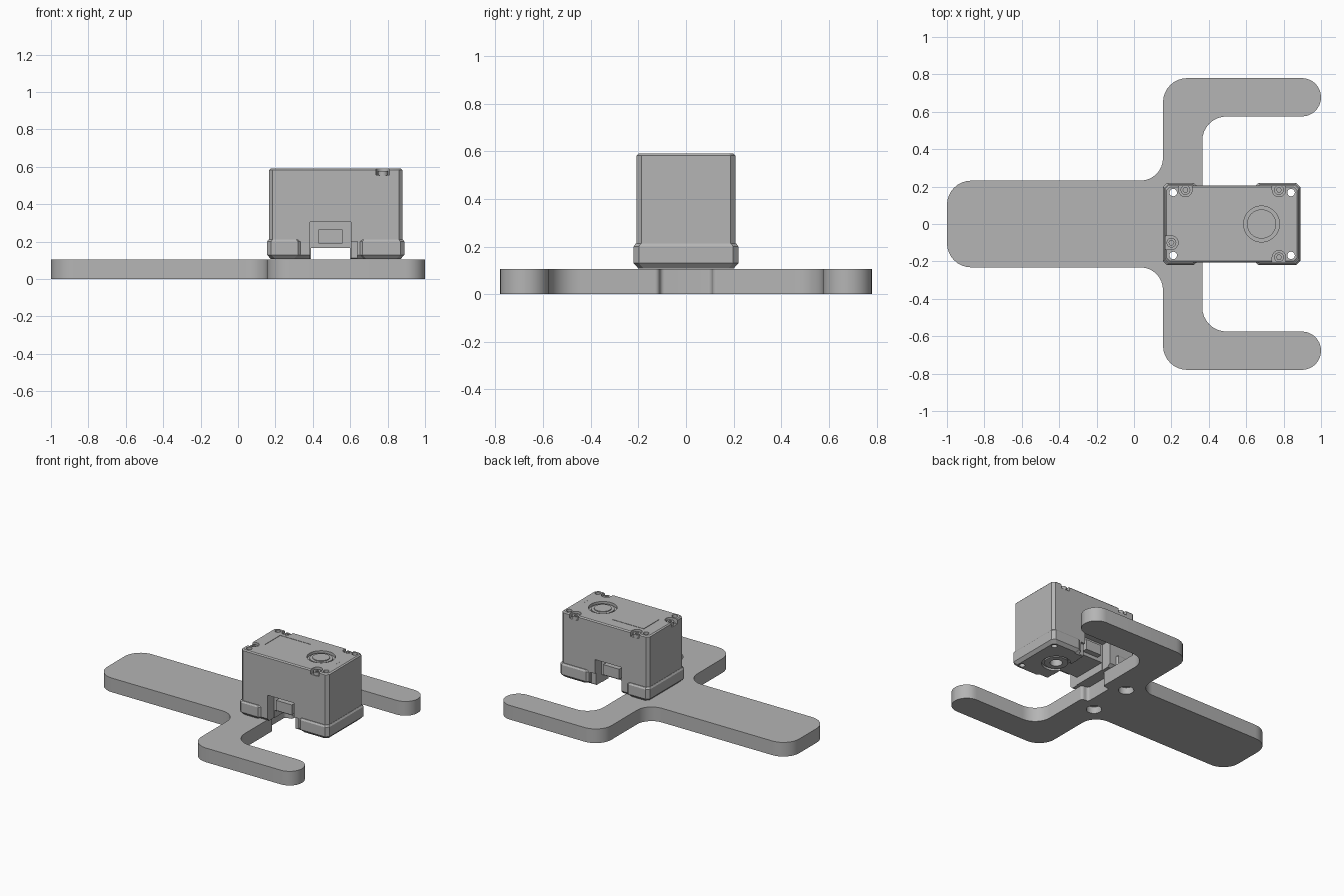
import bpy, bmesh, math
from mathutils import Vector

if "Cube" in bpy.data.objects:
    bpy.data.objects.remove(bpy.data.objects["Cube"])

grey = bpy.data.materials.new("plain_grey")
grey.diffuse_color = (0.46, 0.46, 0.46, 1)
grey.use_nodes = True
grey.node_tree.nodes["Principled BSDF"].inputs["Base Color"].default_value = grey.diffuse_color


def loft(name, rings):
    """Closed solid through a stack of matching rings of 3D points."""
    bm = bmesh.new()
    vs = [[bm.verts.new(p) for p in ring] for ring in rings]
    n = len(vs[0])
    bm.faces.new(vs[0][::-1])
    bm.faces.new(vs[-1])
    for a, b in zip(vs, vs[1:]):
        for i in range(n):
            j = (i + 1) % n
            bm.faces.new((a[i], a[j], b[j], b[i]))
    bmesh.ops.recalc_face_normals(bm, faces=bm.faces)
    me = bpy.data.meshes.new(name)
    bm.to_mesh(me)
    bm.free()
    me.materials.append(grey)
    ob = bpy.data.objects.new(name, me)
    bpy.context.collection.objects.link(ob)
    return ob


def rounded(corners, steps=8):
    """Outline with a fillet of radius r at each (x, y, r) corner."""
    out = []
    for i, (x, y, r) in enumerate(corners):
        p = Vector((x, y))
        a = (Vector(corners[i - 1][:2]) - p).normalized()
        b = (Vector(corners[(i + 1) % len(corners)][:2]) - p).normalized()
        c = p + (a + b) * r                      # all corners are square
        for k in range(steps + 1):
            t = k / steps * math.pi / 2
            out.append(c - b * r * math.cos(t) - a * r * math.sin(t))
    return out


def box(name, x0, x1, y0, y1, levels, c=0.0):
    """Box with cut corners; levels are (z, inset)."""
    rings = []
    for z, s in levels:
        l, r, f, b = x0 + s, x1 - s, y0 + s, y1 - s
        if c:
            pts = [(l + c, f), (r - c, f), (r, f + c), (r, b - c),
                   (r - c, b), (l + c, b), (l, b - c), (l, f + c)]
        else:
            pts = [(l, f), (r, f), (r, b), (l, b)]
        rings.append([(x, y, z) for x, y in pts])
    return loft(name, rings)


def disc(name, x, y, r, z0, z1, n=32):
    ring = [(x + r * math.cos(2 * math.pi * i / n), y + r * math.sin(2 * math.pi * i / n))
            for i in range(n)]
    return loft(name, [[(px, py, z) for px, py in ring] for z in (z0, z1)])


def cut(target, cutter):
    m = target.modifiers.new("cut", 'BOOLEAN')
    m.operation, m.solver, m.object = 'DIFFERENCE', 'EXACT', cutter
    bpy.context.view_layer.objects.active = target
    bpy.ops.object.modifier_apply(modifier=m.name)
    bpy.data.objects.remove(cutter)


def smooth(ob):
    bpy.ops.object.select_all(action='DESELECT')
    ob.select_set(True)
    bpy.context.view_layer.objects.active = ob
    bpy.ops.object.shade_smooth_by_angle(angle=math.radians(30))


# Forked base plate: handle, cross bar, two prongs and a shallow middle notch
half = [(-1, -.232, .13), (.155, -.232, .12), (.155, -.78, .13), (1, -.78, .102),
        (1, -.575, .102), (.365, -.575, .13), (.365, -.11, .02), (.31, -.11, .02)]
outline = rounded(half + [(x, -y, r) for x, y, r in reversed(half)])
plate = loft("fork_plate", [[(p.x, p.y, z) for p in outline] for z in (0, .105)])
for y in (-.168, .168):
    cut(plate, disc("hole", .21, y, .02, -.05, .2))
    cut(plate, disc("counterbore", .21, y, .052, -.05, .05))
smooth(plate)

# Motor case
TOP = .59
case = box("motor_case", .165, .88, -.207, .207,
           [(.108, .022), (.13, 0), (TOP - .008, 0), (TOP, .008)], .02)
# Foot bands around both ends of the case
feet = [box("rear_foot_band", .155, .342, -.22, .22, [(.108, .02), (.13, 0), (.2, 0), (.212, .008)], .022),
        box("front_foot_band", .643, .89, -.22, .22, [(.108, .02), (.13, 0), (.2, 0), (.212, .008)], .022)]

# Side pockets, narrow slits and the cable channel underneath
for s in (-1, 1):
    for x0, x1, d, z in ((.385, .603, .13, .305), (.602, .64, .19, .2)):
        y0, y1 = sorted((s * d, s * .3))
        cut(case, box("pocket", x0, x1, y0, y1, [(.05, 0), (z, 0)]))
cut(case, box("channel", .39, .6, -.25, .25, [(.04, 0), (.165, 0)]))

# Output recess on top and idler recess below
HX = .682
cut(case, disc("top_recess", HX, 0, .096, TOP - .02, .7, 48))
for ob in (case, feet[1]):
    cut(ob, disc("idler_recess", HX, 0, .098, .05, .125, 48))
    cut(ob, disc("idler_bore", HX, 0, .042, .04, .2, 32))

# Case screw recesses, open to the side walls
screws = [(.275, .182, 0, 1), (.775, .182, 0, 1), (.775, -.178, 0, -1), (.2, -.1, -1, 0)]
for x, y, dx, dy in screws:
    cut(case, disc("screw_recess", x, y, .036, TOP - .035, .7, 24))
    ex, ey = x + dx * .1, y + dy * .1
    w, h = (.036 if dy else 0), (.036 if dx else 0)
    cut(case, box("side_opening", min(x, ex) - w, max(x, ex) + w,
                  min(y, ey) - h, max(y, ey) + h, [(TOP - .034, 0), (.7, 0)]))

# Mounting holes through the corners
for x in (.21, .84):
    for y in (-.168, .168):
        for ob in (case, feet[0] if x < .5 else feet[1]):
            cut(ob, disc("mount_hole", x, y, .02, -.05, .8, 20))

# Shallow panel lines on the lid
for x0, x1, y0, y1 in ((.26, .52, .118, .122), (.26, .264, -.06, .12)):
    cut(case, box("panel_line", x0, x1, y0, y1, [(TOP - .004, 0), (.7, 0)]))
for ob in [case] + feet:
    smooth(ob)

# Output hub with stepped centre
for name, r, z0, z1 in (("output_ring", .078, TOP - .022, TOP - .008),
                        ("output_hub", .058, TOP - .022, TOP - .002)):
    smooth(disc(name, HX, 0, r, z0, z1, 48))

# Idler ring inside the lower recess
idler = disc("idler_ring", HX, 0, .08, .112, .13, 48)
cut(idler, disc("idler_hole", HX, 0, .042, .05, .2, 32))
smooth(idler)

# Screw heads with a socket
for i, (x, y, dx, dy) in enumerate(screws):
    head = disc(f"screw_head_{i + 1}", x, y, .026, TOP - .036, TOP - .012, 24)
    cut(head, disc("socket", x, y, .013, TOP - .024, .7, 6))
    smooth(head)

# Cable connectors in the pockets
for s, side in ((-1, "front"), (1, "back")):
    y0, y1 = sorted((s * .12, s * .17))
    box(f"{side}_connector", .43, .56, y0, y1, [(.19, 0), (.265, 0)])

# Indicator dots near the front end of the lid
for i in range(5):
    disc(f"indicator_dot_{i + 1}", .83, (i - 2) * .015, .003, TOP - .001, TOP + .001, 8)
